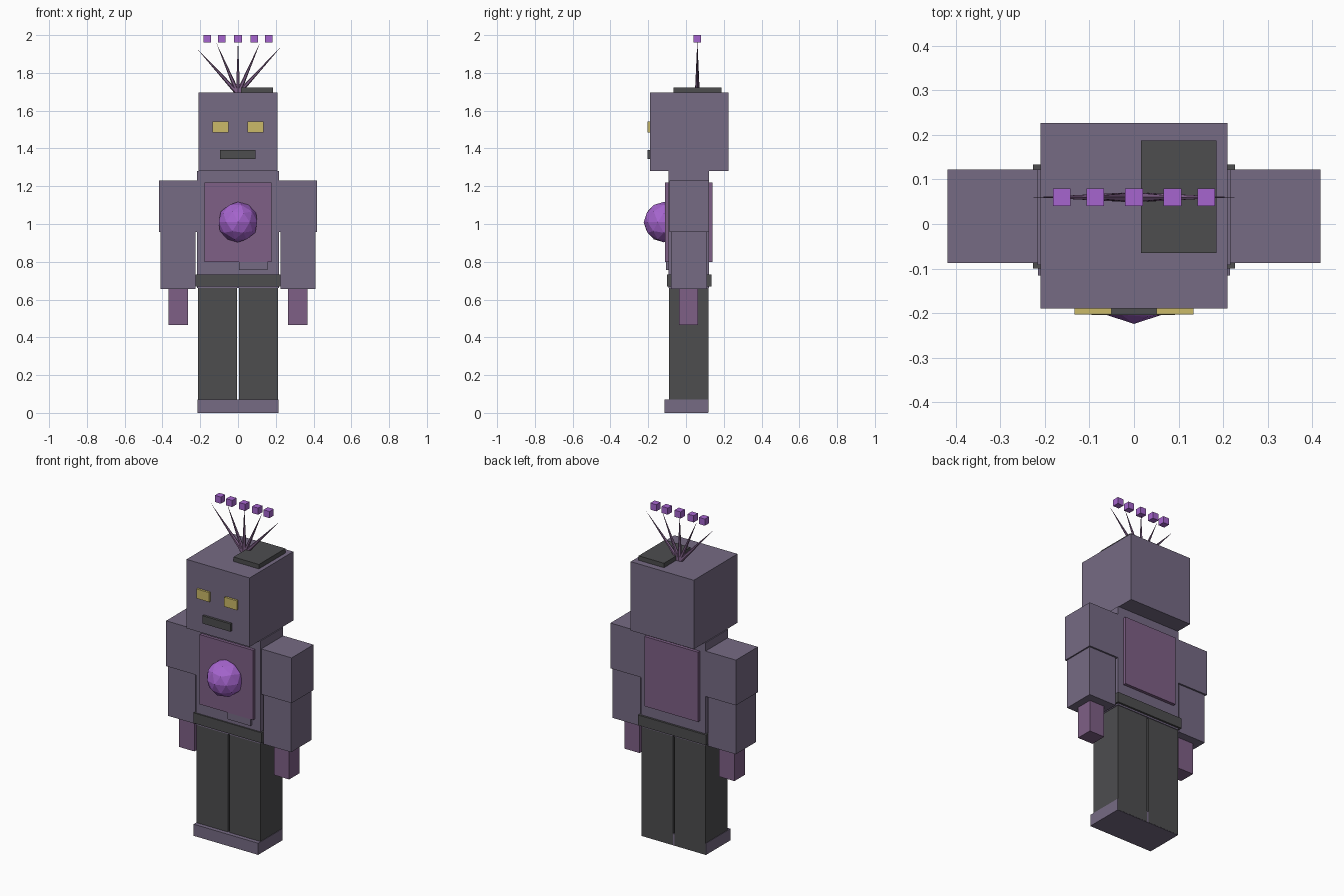
import bpy
import bmesh
from mathutils import Vector

cube = bpy.data.objects.get("Cube")
if cube:
    bpy.data.objects.remove(cube, do_unlink=True)


def material(name, rgb):
    m = bpy.data.materials.new(name)
    m.use_nodes = True
    colour = (*rgb, 1)
    m.diffuse_color = colour
    m.node_tree.nodes["Principled BSDF"].inputs["Base Color"].default_value = colour
    return m


GREY = material("dusty_purple", (0.18, 0.145, 0.23))
DARK = material("charcoal", (0.075, 0.075, 0.078))
MAUVE = material("mauve", (0.21, 0.115, 0.24))
VIOLET = material("bright_violet", (0.38, 0.13, 0.62))
YELLOW = material("dull_yellow", (0.6, 0.49, 0.14))


def finish(name, bm, mat):
    mesh = bpy.data.meshes.new(name)
    bm.to_mesh(mesh)
    bm.free()
    mesh.materials.append(mat)
    obj = bpy.data.objects.new(name, mesh)
    bpy.context.collection.objects.link(obj)
    return obj


def box(name, mat, xs, ys, zs):
    """Box from its extents along each axis."""
    bm = bmesh.new()
    bmesh.ops.create_cube(bm, size=1)
    for v in bm.verts:
        v.co = [r[0] if c < 0 else r[1] for c, r in zip(v.co, (xs, ys, zs))]
    return finish(name, bm, mat)


def pair(name, mat, xs, ys, zs):
    """Left box and its mirrored right twin."""
    box("left_" + name, mat, xs, ys, zs)
    box("right_" + name, mat, (-xs[1], -xs[0]), ys, zs)


# Head and face
box("head", GREY, (-0.21, 0.21), (-0.19, 0.226), (1.28, 1.695))
pair("eye", YELLOW, (0.05, 0.134), (-0.203, -0.18), (1.485, 1.542))
box("mouth", DARK, (-0.095, 0.092), (-0.204, -0.18), (1.345, 1.392))
box("head_hatch", DARK, (0.016, 0.185), (-0.065, 0.187), (1.69, 1.722))

# Torso
box("torso", GREY, (-0.216, 0.216), (-0.092, 0.122), (0.66, 1.28))
box("belt", DARK, (-0.226, 0.226), (-0.1, 0.134), (0.67, 0.732))
box("front_plate", MAUVE, (-0.178, 0.178), (-0.11, -0.08), (0.8, 1.22))
box("back_plate", MAUVE, (-0.178, 0.178), (0.11, 0.14), (0.8, 1.22))
box("belly_plate", GREY, (0.005, 0.157), (-0.105, -0.08), (0.757, 0.81))

# Chest orb
bm = bmesh.new()
bmesh.ops.create_icosphere(bm, subdivisions=2, radius=0.107)
finish("chest_orb", bm, VIOLET).location = (0, -0.117, 1.01)

# Arms
pair("upper_arm", GREY, (0.212, 0.418), (-0.087, 0.122), (0.957, 1.23))
pair("forearm", GREY, (0.226, 0.41), (-0.08, 0.112), (0.657, 0.957))
pair("hand", MAUVE, (0.265, 0.367), (-0.037, 0.063), (0.465, 0.66))

# Legs and feet
pair("leg", DARK, (0.005, 0.213), (-0.09, 0.118), (0.002, 0.66))
pair("foot", GREY, (0, 0.215), (-0.115, 0.117), (0, 0.07))

# Crown of spikes with floating cubes
root = Vector((0, 0.06, 1.69))
spikes = [(-0.225, 1.937, -0.162), (-0.116, 1.962, -0.087), (0, 1.975, 0),
          (0.118, 1.962, 0.086), (0.225, 1.935, 0.162)]
for i, (tip_x, tip_z, cube_x) in enumerate(spikes, 1):
    axis = Vector((tip_x, 0.06, tip_z)) - root
    bm = bmesh.new()
    bmesh.ops.create_cone(bm, cap_ends=True, segments=6, radius1=0.013,
                          radius2=0, depth=axis.length)
    bmesh.ops.translate(bm, verts=bm.verts, vec=(0, 0, axis.length / 2))
    spike = finish(f"spike_{i}", bm, MAUVE)
    spike.rotation_euler = axis.to_track_quat("Z", "Y").to_euler()
    spike.location = root
    box(f"spike_cube_{i}", VIOLET, (cube_x - 0.02, cube_x + 0.02),
        (0.04, 0.08), (1.96, 2.0))
